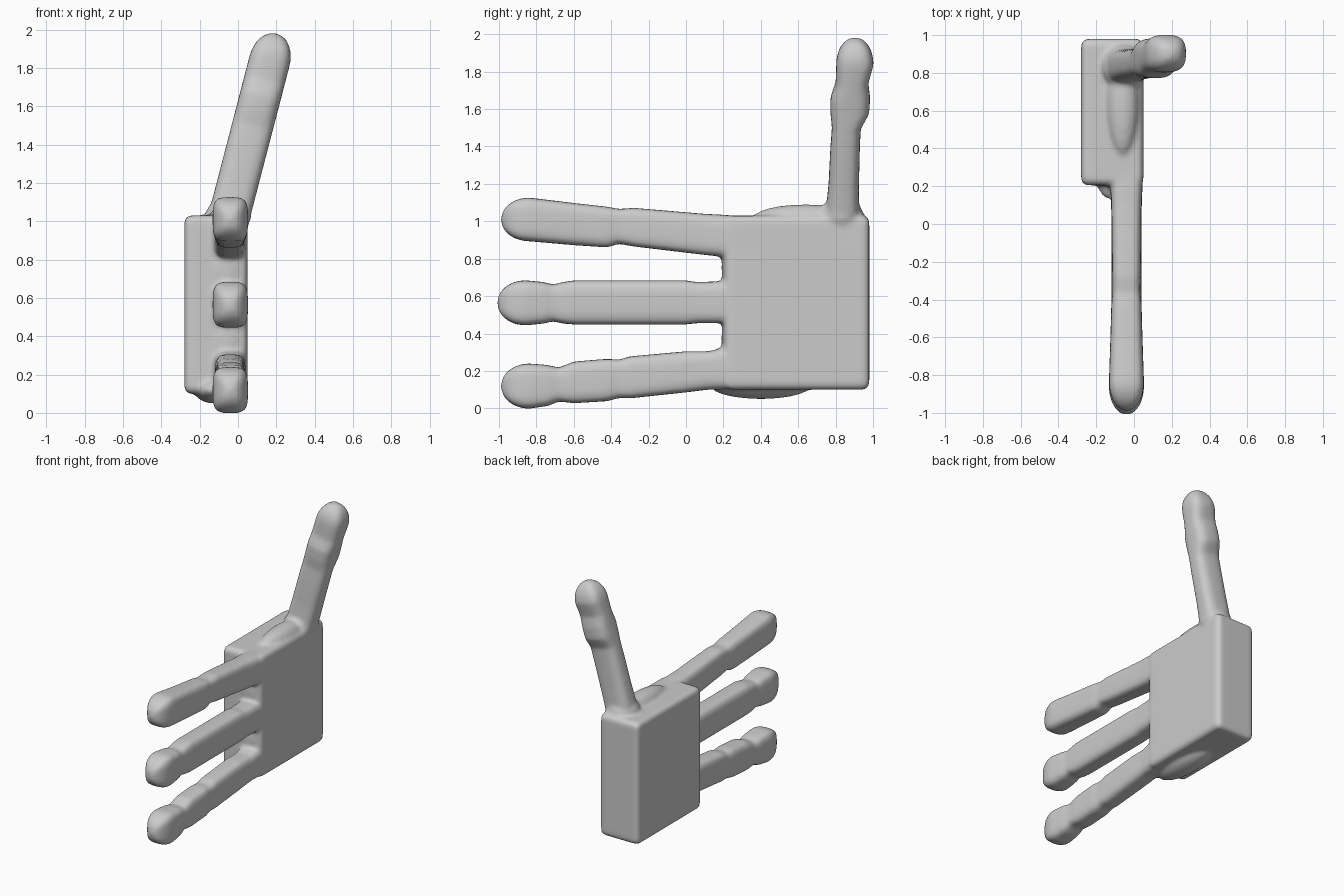
import bpy, bmesh, math
from mathutils import Vector

if "Cube" in bpy.data.objects:
    bpy.data.objects.remove(bpy.data.objects["Cube"])

parts = []


def add_object(name, bm):
    bmesh.ops.recalc_face_normals(bm, faces=bm.faces)
    mesh = bpy.data.meshes.new(name)
    bm.to_mesh(mesh)
    bm.free()
    ob = bpy.data.objects.new(name, mesh)
    bpy.context.collection.objects.link(ob)
    parts.append(ob)
    return ob


def loft(name, stations, axis, tip, power=4, n=28):
    """Skin (centre, u, v) rounded-square sections, closing with a domed tip."""
    c, u, v = stations[-1]
    for i in range(1, 8):
        a = math.radians(i * 12.4)
        stations.append((c + axis * tip * math.sin(a), u * math.cos(a), v * math.cos(a)))
    bm = bmesh.new()
    rings = []
    for c, u, v in stations:
        ring = []
        for k in range(n):
            a = 2 * math.pi * k / n
            ca, sa = math.cos(a), math.sin(a)
            x = math.copysign(abs(ca) ** (2 / power), ca)
            y = math.copysign(abs(sa) ** (2 / power), sa)
            ring.append(bm.verts.new(c + u * x + v * y))
        rings.append(ring)
    for r, s in zip(rings, rings[1:]):
        for k in range(n):
            bm.faces.new((r[k], r[(k + 1) % n], s[(k + 1) % n], s[k]))
    bm.faces.new(rings[0])
    bm.faces.new(rings[-1])
    return add_object(name, bm)


def blob(name, centre, radius):
    bm = bmesh.new()
    bmesh.ops.create_uvsphere(bm, u_segments=24, v_segments=16, radius=1)
    for v in bm.verts:
        v.co = Vector(a * r + c for a, r, c in zip(v.co, radius, centre))
    add_object(name, bm)


# Palm block
bm = bmesh.new()
bmesh.ops.create_cube(bm, size=1)
for v in bm.verts:
    v.co = Vector((v.co.x * 0.33 - 0.115, v.co.y * 0.775 + 0.5925, v.co.z * 0.93 + 0.565))
bmesh.ops.bevel(bm, geom=bm.edges[:], offset=0.035, segments=4, profile=0.5, affect='EDGES')
add_object("palm", bm)

# Fingers: (y, z low, z high, half thickness)
fingers = {
    "upper_finger": [(.4, .82, 1.02, .085), (.2, .81, 1.035, .085), (.1, .82, 1.04, .08),
                     (-.28, .865, 1.072, .075), (-.36, .88, 1.066, .073), (-.42, .86, 1.078, .08),
                     (-.6, .872, 1.098, .085), (-.84, .893, 1.127, .093)],
    "middle_finger": [(.4, .455, .675, .085), (.2, .455, .68, .085), (.06, .455, .675, .08),
                      (0, .448, .684, .08), (-.6, .448, .684, .08), (-.66, .453, .675, .078),
                      (-.71, .466, .662, .076), (-.76, .453, .675, .085), (-.86, .443, .685, .093)],
    "lower_finger": [(.4, .12, .32, .085), (.2, .10, .325, .085), (.12, .1, .305, .08),
                     (0, .085, .305, .08), (-.3, .053, .278, .076), (-.36, .055, .26, .074),
                     (-.42, .038, .265, .08), (-.6, .027, .25, .08), (-.68, .037, .218, .078),
                     (-.74, .012, .232, .087), (-.84, -.002, .24, .093)],
}
for name, rows in fingers.items():
    st = [(Vector((-.04, y, (lo + hi) / 2)), Vector((t, 0, 0)), Vector((0, 0, (hi - lo) / 2)))
          for y, lo, hi, t in rows]
    loft(name, st, Vector((0, -1, 0)), 0.15)

# Thumb leaning outward: (z, y low, y high)
axis = Vector((.25, 0, .968))
thumb = [(.9, .74, .935), (1.08, .75, .925), (1.2, .762, .925), (1.4, .772, .93), (1.5, .78, .935),
         (1.58, .772, .98), (1.66, .772, .985), (1.74, .80, .975), (1.84, .803, 1.003)]
st = [(Vector((-.045 + (z - 1.03) * .26, (lo + hi) / 2, z)),
       Vector((.968, 0, -.25)) * .108, Vector((0, (hi - lo) / 2, 0))) for z, lo, hi in thumb]
loft("thumb", st, axis, 0.145, power=3)

# Fleshy swellings at the thumb web and the lower palm edge, and at the thumb foot
blob("thumb_web", (-.06, .64, 1.02), (.085, .28, .07))
blob("thumb_foot", (-.05, .83, 1.03), (.12, .12, .09))
blob("palm_heel", (-.13, .4, .12), (.1, .27, .07))

# Fillets where the gaps between fingers meet the palm
for i, z in enumerate((.38, .75)):
    blob("finger_web_%d" % i, (-.06, .22, z), (.08, .03, .12))

# Fuse everything into one smooth skin
bpy.ops.object.select_all(action='DESELECT')
for ob in parts:
    ob.select_set(True)
bpy.context.view_layer.objects.active = parts[0]
bpy.ops.object.join()
hand = bpy.context.view_layer.objects.active
hand.name = "hand"
remesh = hand.modifiers.new("fuse", 'REMESH')
remesh.mode = 'VOXEL'
remesh.voxel_size = 0.013
remesh.use_smooth_shade = True
smooth = hand.modifiers.new("soften", 'SMOOTH')
smooth.factor = 0.5
smooth.iterations = 8
